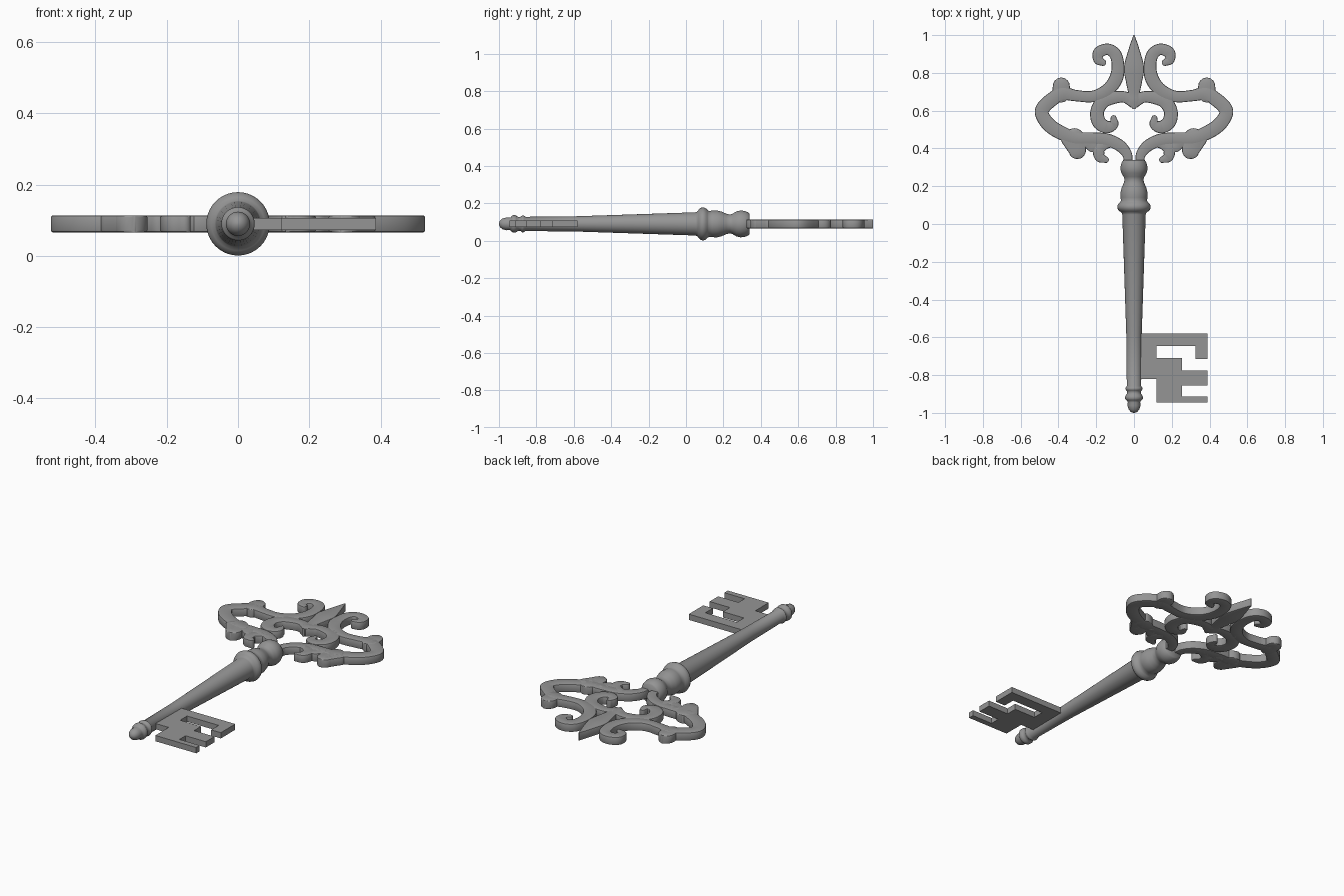
import bpy, bmesh, math
from mathutils import Vector

if "Cube" in bpy.data.objects:
    bpy.data.objects.remove(bpy.data.objects["Cube"])

ZC = 0.09  # height of the key's middle plane
iron = bpy.data.materials.new("dark_iron")
iron.diffuse_color = (0.3, 0.3, 0.3, 1)
iron.use_nodes = True
iron.node_tree.nodes["Principled BSDF"].inputs["Base Color"].default_value = iron.diffuse_color


def finish(name, bm, angle=35, mirror=False):
    bmesh.ops.recalc_face_normals(bm, faces=bm.faces)
    me = bpy.data.meshes.new(name)
    bm.to_mesh(me)
    bm.free()
    me.materials.append(iron)
    ob = bpy.data.objects.new(name, me)
    bpy.context.collection.objects.link(ob)
    if mirror:
        ob.modifiers.new("Mirror", "MIRROR")
    bpy.ops.object.select_all(action="DESELECT")
    ob.select_set(True)
    bpy.context.view_layer.objects.active = ob
    bpy.ops.object.shade_smooth_by_angle(angle=math.radians(angle))
    return ob


def skin(bm, rings):
    loops = [[bm.verts.new(p) for p in r] for r in rings]
    n = len(loops[0])
    for a, b in zip(loops, loops[1:]):
        for i in range(n):
            bm.faces.new((a[i], a[(i + 1) % n], b[(i + 1) % n], b[i]))
    bm.faces.new(loops[0])
    bm.faces.new(loops[-1])


def spline(pts, steps=7):
    # Catmull-Rom through (x, y, half width)
    v = [Vector(p) for p in pts]
    v = [2 * v[0] - v[1]] + v + [2 * v[-1] - v[-2]]
    out = []
    for i in range(1, len(v) - 2):
        p0, p1, p2, p3 = v[i - 1:i + 3]
        for s in range(steps):
            t = s / steps
            out.append(0.5 * (2 * p1 + (p2 - p0) * t + (2 * p0 - 5 * p1 + 4 * p2 - p3) * t * t
                              + (3 * p1 - p0 - 3 * p2 + p3) * t ** 3))
    return out + [v[-2]]


def ribbon(name, pts, h=0.024, mirror=True, caps=(True, True)):
    # flat band of varying width with softened edges and round ends
    c = spline(pts)
    st = []
    for i, p in enumerate(c):
        d = (c[min(i + 1, len(c) - 1)] - c[max(i - 1, 0)]).xy.normalized()
        st.append((p.xy, d, p.z))
    angles = [math.radians(a) for a in (20, 40, 60, 75, 86)]

    def cap(s, sign):
        p, d, w = s
        return [(p + d * sign * w * math.sin(a), d, w * math.cos(a)) for a in angles]
    if caps[0]:
        st = cap(st[0], -1)[::-1] + st
    if caps[1]:
        st = st + cap(st[-1], 1)
    rings = []
    for p, d, w in st:
        n = Vector((-d.y, d.x))
        b = min(0.006, w * 0.5)
        k = b * 0.3
        half = [(w, h - b), (w - k, h - k), (w - b, h)]
        sec = half + [(-u, z) for u, z in half[::-1]]
        sec += [(u, -z) for u, z in sec[::-1]]
        rings.append([(p.x + n.x * u, p.y + n.y * u, ZC + z) for u, z in sec])
    bm = bmesh.new()
    skin(bm, rings)
    return finish(name, bm, 35, mirror)


# turned shaft: (y, radius)
profile = [(-1.0, .004), (-.995, .017), (-.982, .028), (-.962, .034), (-.945, .033), (-.937, .035),
           (-.932, .042), (-.925, .047), (-.913, .047), (-.905, .042), (-.897, .037), (-.885, .037),
           (-.88, .042), (-.874, .046), (-.866, .044), (-.858, .038), (-.58, .041), (0.05, .062),
           (.06, .065), (.067, .075), (.077, .085), (.09, .089), (.104, .085), (.114, .076),
           (.122, .069), (.14, .071), (.165, .072), (.19, .066), (.215, .055), (.235, .05),
           (.25, .055), (.27, .067), (.292, .072), (.315, .069), (.332, .062), (.34, .055)]
N = 40
bm = bmesh.new()
skin(bm, [[(r * math.cos(2 * math.pi * i / N), y, ZC + r * math.sin(2 * math.pi * i / N))
           for i in range(N)] for y, r in profile])
finish("shaft", bm, 60)

# toothed bit
outline = [(.02, -.58), (.388, -.58), (.388, -.715), (.325, -.715), (.325, -.645), (.118, -.645),
           (.118, -.71), (.255, -.71), (.255, -.775), (.388, -.775), (.388, -.855), (.255, -.855),
           (.255, -.912), (.388, -.912), (.388, -.945), (.12, -.945), (.12, -.82), (.02, -.82)]
bm = bmesh.new()
face = bm.faces.new([bm.verts.new((x, y, ZC - .017)) for x, y in outline])
ext = bmesh.ops.extrude_face_region(bm, geom=[face])
bmesh.ops.translate(bm, vec=(0, 0, .034), verts=[g for g in ext["geom"] if isinstance(g, bmesh.types.BMVert)])
finish("bit", bm)

# central leaf spike of the bow
ribbon("bow_spike", [(0, 1.0, .003), (0, .93, .027), (0, .83, .053), (0, .75, .042),
                     (0, .69, .03), (0, .65, .03), (0, .61, .008)], mirror=False, caps=(False, False))

# top curl sweeping out into the side arm and back to the shaft
ribbon("bow_side_arm", [(.165, .855, .018), (.19, .87, .025), (.185, .908, .031), (.14, .925, .03),
                        (.1, .9, .032), (.085, .84, .033), (.095, .77, .036), (.14, .71, .034),
                        (.22, .675, .03), (.31, .68, .03), (.38, .69, .036), (.44, .655, .037),
                        (.483, .612, .037), (.485, .575, .036), (.45, .525, .037), (.39, .485, .037),
                        (.31, .455, .034), (.22, .453, .032), (.14, .445, .033), (.075, .415, .031),
                        (.037, .37, .026), (.03, .32, .022)])

# heart-shaped inner scroll
ribbon("bow_heart_scroll", [(0, .645, .032), (.05, .672, .03), (.11, .668, .033), (.165, .647, .036),
                            (.195, .595, .036), (.185, .54, .037), (.145, .513, .033),
                            (.108, .528, .026), (.108, .56, .016)])

# lower hook beside the shaft
ribbon("bow_lower_hook", [(.11, .43, .02), (.155, .42, .026), (.186, .392, .03),
                          (.18, .355, .028), (.15, .34, .017)])

# knobs on the outside of the arm
ribbon("bow_upper_knob", [(.385, .69, .046), (.385, .73, .045)])
ribbon("bow_lower_knob", [(.315, .455, .052), (.3, .39, .046)])
ribbon("bow_lower_corner", [(.355, .445, .03), (.322, .385, .023)])
ribbon("bow_lower_bump", [(.235, .43, .035), (.22, .41, .03)])
